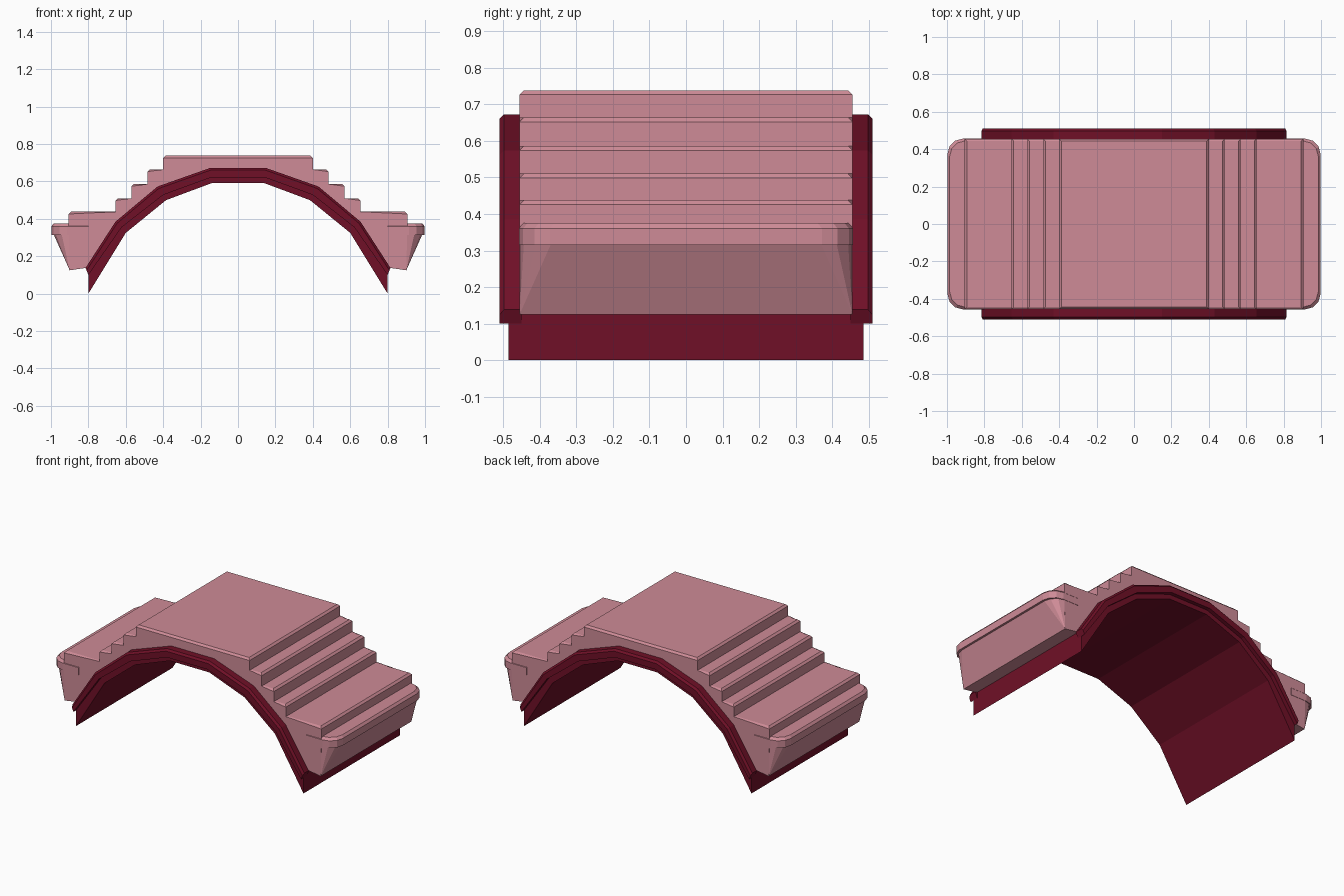
import bpy, bmesh, math

if "Cube" in bpy.data.objects:
    bpy.data.objects.remove(bpy.data.objects["Cube"])


def material(name, color):
    m = bpy.data.materials.new(name)
    m.diffuse_color = (*color, 1)
    m.use_nodes = True
    m.node_tree.nodes["Principled BSDF"].inputs["Base Color"].default_value = m.diffuse_color
    return m


PINK = material("pink_stone", (0.62, 0.26, 0.31))
RED = material("dark_red_stone", (0.16, 0.005, 0.02))


def finish(bm, name, mat):
    bmesh.ops.recalc_face_normals(bm, faces=bm.faces)
    me = bpy.data.meshes.new(name)
    bm.to_mesh(me)
    bm.free()
    me.materials.append(mat)
    ob = bpy.data.objects.new(name, me)
    bpy.context.collection.objects.link(ob)
    return ob


def prism(points, y0, y1):
    """Extrude an xz profile along y."""
    bm = bmesh.new()
    face = bm.faces.new([bm.verts.new((x, y0, z)) for x, z in points])
    res = bmesh.ops.extrude_face_region(bm, geom=[face])
    for v in res["geom"]:
        if isinstance(v, bmesh.types.BMVert):
            v.co.y = y1
    bmesh.ops.recalc_face_normals(bm, faces=bm.faces)
    bm.normal_update()
    return bm


def bevel(bm, edges, width):
    bmesh.ops.bevel(bm, geom=edges, offset=width, offset_type='OFFSET',
                    segments=1, profile=0.5, affect='EDGES')


def full(half):
    """Mirror a right-half path, running from right foot to left foot."""
    return half + [(-x, z) for x, z in reversed(half)]


# Arch paths: underside, trim inner edge, vault back, trim outer edge
under = full([(0.80, 0.0), (0.60, 0.325), (0.385, 0.50), (0.138, 0.592)])
trim_in = full([(0.80, 0.10), (0.622, 0.355), (0.40, 0.528), (0.142, 0.622)])
back = full([(0.80, 0.14), (0.64, 0.372), (0.42, 0.555), (0.147, 0.652)])
trim_out = full([(0.815, 0.138), (0.655, 0.385), (0.43, 0.573), (0.15, 0.672)])

# Vault under the bridge
finish(prism(under + back[::-1], -0.485, 0.485), "arch_vault", RED)

# Raised trim on both faces
for name, y0, y1 in (("front_arch_trim", -0.51, -0.45), ("back_arch_trim", 0.45, 0.51)):
    bm = prism(trim_in + trim_out[::-1], y0, y1)
    outer = max(abs(y0), abs(y1))
    rim = [e for e in bm.edges
           if all(abs(abs(v.co.y) - outer) < 1e-4 for v in e.verts)
           and all(any(abs(v.co.x - x) + abs(v.co.z - z) < 1e-4 for x, z in trim_out)
                   for v in e.verts)
           and abs(e.verts[0].co.x - e.verts[1].co.x) < 1]
    bevel(bm, rim, 0.012)
    finish(bm, name, RED)

# Stepped body
treads = [(0.40, 0.738), (0.485, 0.664), (0.57, 0.586), (0.655, 0.510), (0.905, 0.438)]
stair = [(0.90, 0.125)]
for i in range(len(treads) - 1, -1, -1):
    x, z = treads[i]
    stair.append((x, treads[i + 1][1] if i < 4 else 0.36))
    stair.append((x, z))
bm = prism(full(stair) + back[::-1], -0.455, 0.455)
lips = {e for f in bm.faces if f.normal.z > 0.95 and f.calc_center_median().z > 0.4
        for e in f.edges if e.is_convex}
lips = [e for e in lips if min(v.co.z for v in e.verts) > 0.4]
bevel(bm, lips, 0.012)
finish(bm, "stepped_body", PINK)


def end_outline(x_in, x_out, half_y, r):
    """Plan of an end step with two rounded outer corners."""
    arc = [(x_out - r + r * math.sin(a), -half_y + r - r * math.cos(a))
           for a in (math.radians(30 * k) for k in range(4))]
    return [(x_in, -half_y)] + arc + [(x, -y) for x, y in reversed(arc)] + [(x_in, half_y)]


# Bottom steps with flared supports
for name, s in (("right", 1), ("left", -1)):
    bm = bmesh.new()
    for inset, z in ((0.012, 0.375), (0, 0.36), (0, 0.315)):
        for x, y in end_outline(0.80, 0.998 - inset, 0.457 - inset, 0.085):
            bm.verts.new((s * x, y, z))
    bmesh.ops.convex_hull(bm, input=bm.verts)
    finish(bm, name + "_bottom_step", PINK)

    bm = bmesh.new()
    for x, y in end_outline(0.80, 0.985, 0.455, 0.085):
        bm.verts.new((s * x, y, 0.316))
    for x, z in ((0.90, 0.125), (0.81, 0.15)):
        for y in (-0.455, 0.455):
            bm.verts.new((s * x, y, z))
    bmesh.ops.convex_hull(bm, input=bm.verts)
    finish(bm, name + "_support", PINK)
